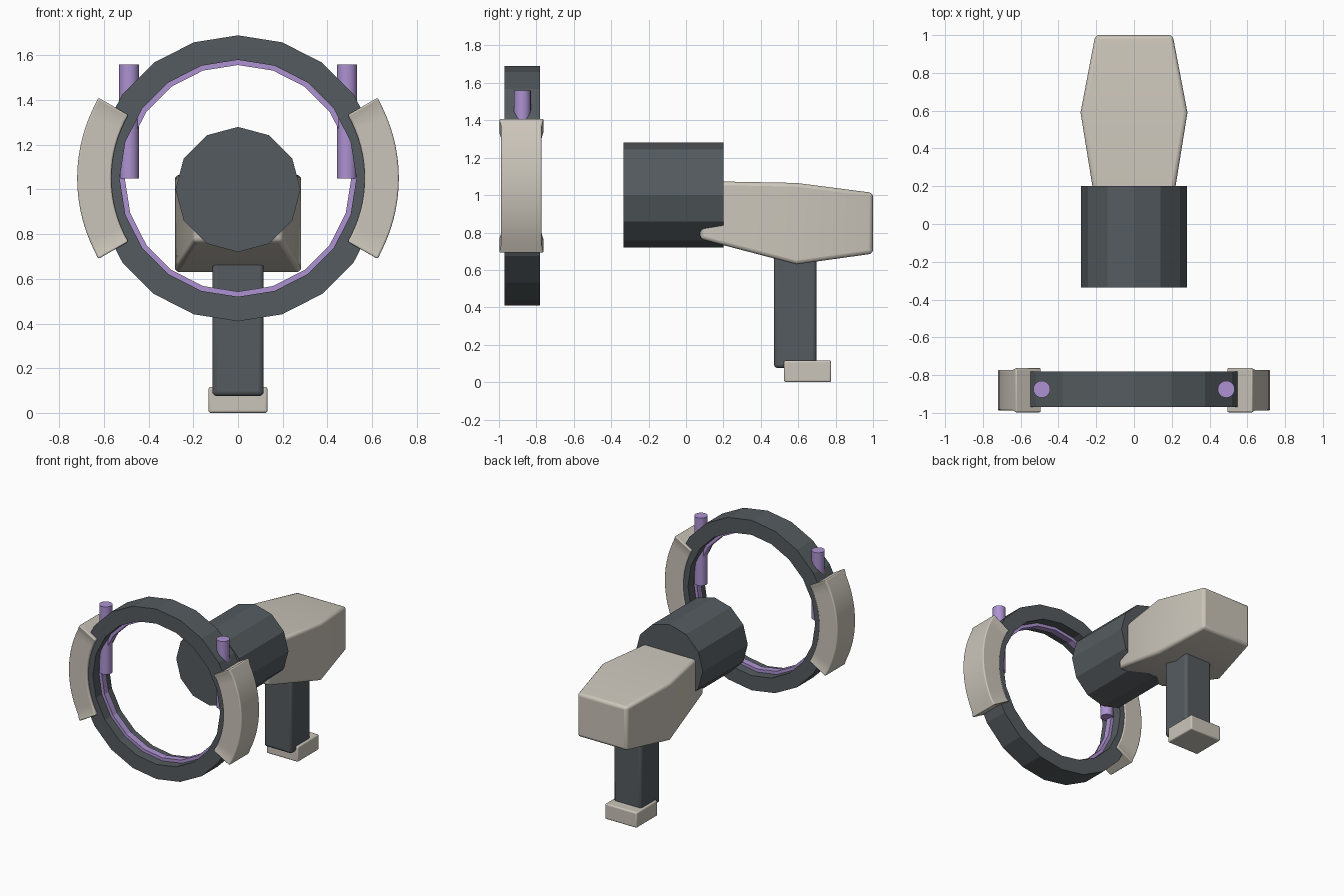
import bpy, bmesh
from math import sin, cos, pi, radians

if "Cube" in bpy.data.objects:
    bpy.data.objects.remove(bpy.data.objects["Cube"])


def material(name, rgb):
    m = bpy.data.materials.new(name)
    m.diffuse_color = (*rgb, 1)
    m.use_nodes = True
    m.node_tree.nodes["Principled BSDF"].inputs["Base Color"].default_value = m.diffuse_color
    return m


DARK = material("dark_grey", (0.09, 0.105, 0.115))
SHELL = material("warm_shell", (0.6, 0.56, 0.49))
GLOW = material("violet", (0.42, 0.29, 0.64))


def loft(name, sections, mat, closed=False, bevel=0.0, smooth=False):
    """Skin equal-length point loops; closed joins last to first."""
    bm = bmesh.new()
    loops = [[bm.verts.new(p) for p in s] for s in sections]
    n = len(loops[0])
    pairs = list(zip(loops, loops[1:])) + ([(loops[-1], loops[0])] if closed else [])
    for a, b in pairs:
        for i in range(n):
            j = (i + 1) % n
            bm.faces.new((a[i], a[j], b[j], b[i]))
    if not closed:
        bm.faces.new(loops[0])
        bm.faces.new(loops[-1])
    bmesh.ops.recalc_face_normals(bm, faces=bm.faces)
    me = bpy.data.meshes.new(name)
    bm.to_mesh(me)
    bm.free()
    ob = bpy.data.objects.new(name, me)
    bpy.context.collection.objects.link(ob)
    me.materials.append(mat)
    if bevel:
        mod = ob.modifiers.new("bevel", 'BEVEL')
        mod.width, mod.segments = bevel, 3
        mod.limit_method, mod.angle_limit = 'ANGLE', radians(40)
    if smooth:
        bpy.ops.object.select_all(action='DESELECT')
        ob.select_set(True)
        bpy.context.view_layer.objects.active = ob
        bpy.ops.object.shade_smooth_by_angle(angle=radians(30))
    return ob


def rect(hw, y, z0, z1):
    return [(-hw, y, z0), (hw, y, z0), (hw, y, z1), (-hw, y, z1)]


def ring_section(a, r0, r1, y0, y1, cz=1.05):
    return [(r * sin(a), y, cz + r * cos(a))
            for r, y in ((r0, y0), (r1, y0), (r1, y1), (r0, y1))]


def hoop(name, r0, r1, y0, y1, mat):
    return loft(name, [ring_section(2 * pi * i / 20, r0, r1, y0, y1) for i in range(20)],
                mat, closed=True)


# front ring with a thin inner strip
hoop("front_ring", 0.53, 0.64, -0.97, -0.78, DARK)
hoop("inner_strip", 0.507, 0.535, -0.9, -0.85, GLOW)

# curved side pads with flared ends, and upright rods
for side, label in ((-1, "left"), (1, "right")):
    secs = []
    for i in range(17):
        a = side * radians(60 + 60 * i / 16)
        f = 0.011 if i in (0, 16) else 0.0
        secs.append(ring_section(a, 0.567, 0.72 + f * 0.2, -0.988 - f, -0.772 + f))
    loft(label + "_ring_pad", secs, SHELL, bevel=0.008, smooth=True)

    rod = [[(side * 0.488 + 0.045 * cos(2 * pi * i / 20), -0.875 + 0.045 * sin(2 * pi * i / 20), z)
            for i in range(20)] for z in (1.05, 1.56)]
    loft(label + "_rod", rod, GLOW, smooth=True)

# twelve-sided barrel
loft("barrel", [[(0.28 * sin(i * pi / 6), y, 1 + 0.28 * cos(i * pi / 6)) for i in range(12)]
                for y in (-0.335, 0.2)], DARK)

# tapered rear housing
loft("housing", [rect(0.2, 0.075, 0.765, 1.075), rect(0.283, 0.59, 0.63, 1.065),
                 rect(0.205, 1.0, 0.687, 1.012)], SHELL, bevel=0.02, smooth=True)

# grip and its foot
loft("grip", [rect(0.115, 0.47, 0.075, 0.8), rect(0.115, 0.698, 0.075, 0.8)],
     DARK, bevel=0.02, smooth=True)
loft("grip_foot", [rect(0.132, 0.524, 0, 0.116), rect(0.132, 0.776, 0, 0.116)],
     SHELL, bevel=0.01, smooth=True)
